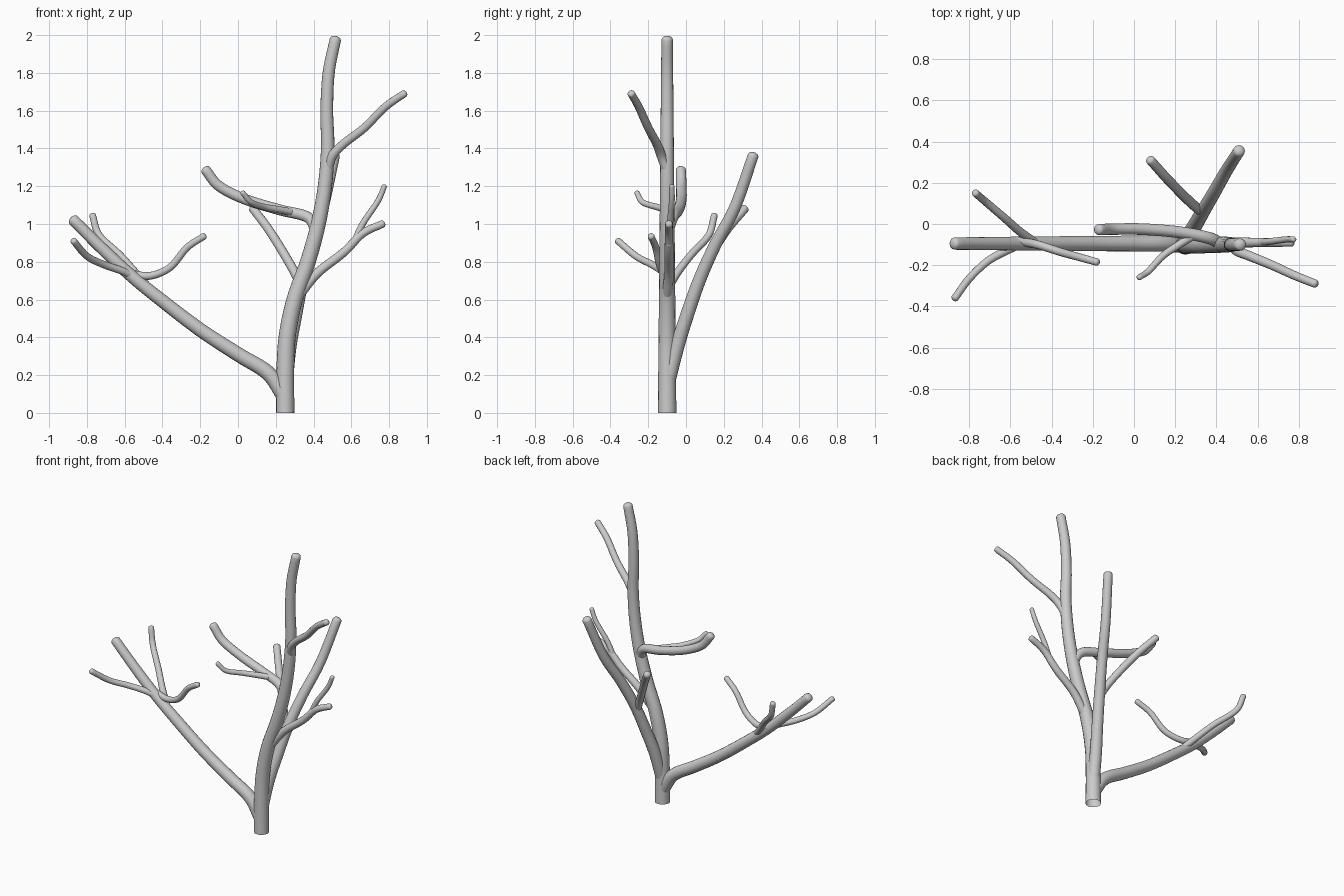
import bpy
import bmesh
import math
from mathutils import Vector

SIDES = 16          # points around each tube
STEPS = 6           # smooth steps between two path points
DOME = 4            # rings in a rounded tip

default_cube = bpy.data.objects.get("Cube")
if default_cube:
    bpy.data.objects.remove(default_cube, do_unlink=True)

bark = bpy.data.materials.new("pale grey bark")
bark.use_nodes = True
colour = (0.6, 0.6, 0.6, 1)
bark.diffuse_color = colour
bark.node_tree.nodes["Principled BSDF"].inputs["Base Color"].default_value = colour


def smooth_path(points):
    """Catmull-Rom curve through the given points."""
    pts = [Vector(p) for p in points]
    pts = [2 * pts[0] - pts[1]] + pts + [2 * pts[-1] - pts[-2]]
    path = []
    for a, b, c, d in zip(pts, pts[1:], pts[2:], pts[3:]):
        for step in range(STEPS):
            t = step / STEPS
            path.append(0.5 * (2 * b + (c - a) * t
                               + (2 * a - 5 * b + 4 * c - d) * t ** 2
                               + (3 * b - a - 3 * c + d) * t ** 3))
    path.append(pts[-2])
    return path


def branch(name, start_radius, end_radius, *points):
    """Tapered tube along a path, open at the root and rounded at the tip."""
    path = smooth_path(points)
    last = len(path) - 1
    stations = []
    for i, centre in enumerate(path):
        tangent = (path[min(i + 1, last)] - path[max(i - 1, 0)]).normalized()
        radius = start_radius + (end_radius - start_radius) * i / last
        stations.append((centre, tangent, radius))

    # Rounded tip
    tip, direction, radius = stations[-1]
    for k in range(1, DOME):
        angle = math.pi / 2 * k / DOME
        centre = tip + direction * radius * 0.7 * math.sin(angle)
        stations.append((centre, direction, radius * math.cos(angle)))

    # Sweep a ring along the stations without twisting
    bm = bmesh.new()
    side = stations[0][1].orthogonal().normalized()
    previous = None
    for centre, tangent, radius in stations:
        side = (side - tangent * side.dot(tangent)).normalized()
        up = tangent.cross(side)
        ring = []
        for k in range(SIDES):
            angle = math.tau * k / SIDES
            offset = side * math.cos(angle) + up * math.sin(angle)
            ring.append(bm.verts.new(centre + offset * radius))
        if previous:
            for k in range(SIDES):
                n = (k + 1) % SIDES
                bm.faces.new((previous[k], previous[n], ring[n], ring[k]))
        previous = ring
    apex = bm.verts.new(tip + direction * stations[last][2] * 0.7)
    for k in range(SIDES):
        bm.faces.new((previous[k], previous[(k + 1) % SIDES], apex))
    for face in bm.faces:
        face.smooth = True

    mesh = bpy.data.meshes.new(name)
    bm.to_mesh(mesh)
    bm.free()
    mesh.materials.append(bark)
    obj = bpy.data.objects.new(name, mesh)
    bpy.context.collection.objects.link(obj)
    return obj


# Trunk
branch("trunk", 0.049, 0.03,
       (.25, -.1, 0), (.25, -.1, .2), (.26, -.1, .4), (.3, -.1, .6),
       (.37, -.1, .8), (.425, -.1, 1), (.46, -.1, 1.2), (.475, -.1, 1.4),
       (.47, -.1, 1.6), (.48, -.1, 1.8), (.515, -.1, 1.975))

# Long left-hand limb and its three twigs
branch("long_limb", 0.042, 0.03,
       (.25, -.1, .08), (.16, -.095, .21), (0, -.095, .31), (-.2, -.095, .44),
       (-.41, -.095, .6), (-.57, -.095, .73), (-.73, -.095, .88),
       (-.87, -.095, 1.02))
branch("long_limb_back_twig", 0.022, 0.018,
       (-.48, -.09, .67), (-.55, -.04, .75), (-.63, .03, .84),
       (-.735, .12, .94), (-.77, .15, 1.045))
branch("long_limb_front_twig", 0.021, 0.018,
       (-.53, -.09, .71), (-.61, -.125, .75), (-.71, -.18, .785),
       (-.8, -.265, .83), (-.87, -.36, .91))
branch("long_limb_inner_twig", 0.021, 0.018,
       (-.58, -.08, .74), (-.47, -.1, .725), (-.36, -.135, .77),
       (-.27, -.16, .875), (-.18, -.185, .935))

# Rear limb and its twig
branch("rear_limb", 0.04, 0.029,
       (.25, -.1, .15), (.27, -.05, .34), (.3, 0, .5), (.34, .07, .7),
       (.39, .155, .89), (.45, .26, 1.09), (.51, .355, 1.36))
branch("rear_limb_twig", 0.025, 0.023,
       (.34, .055, .66), (.28, .1, .78), (.17, .21, .96), (.08, .31, 1.08))

# Middle limb and its twig
branch("middle_limb", 0.03, 0.027,
       (.42, -.1, .95), (.37, -.07, 1.035), (.22, -.04, 1.075),
       (.04, -.025, 1.13), (-.1, -.025, 1.2), (-.17, -.027, 1.285))
branch("middle_limb_twig", 0.02, 0.014,
       (.3, -.05, 1.06), (.22, -.1, 1.075), (.14, -.155, 1.09),
       (.07, -.23, 1.115), (.025, -.26, 1.165))

# Upper right-hand limb
branch("upper_limb", 0.026, 0.02,
       (.475, -.1, 1.28), (.5, -.13, 1.36), (.56, -.155, 1.425),
       (.67, -.2, 1.51), (.78, -.25, 1.62), (.88, -.29, 1.69))

# Lower right-hand limb and its twig
branch("lower_limb", 0.027, 0.02,
       (.32, -.1, .62), (.42, -.09, .74), (.56, -.09, .85),
       (.66, -.09, .95), (.765, -.09, 1))
branch("lower_limb_twig", 0.018, 0.014,
       (.61, -.09, .89), (.66, -.085, 1), (.74, -.075, 1.12),
       (.775, -.075, 1.2))
